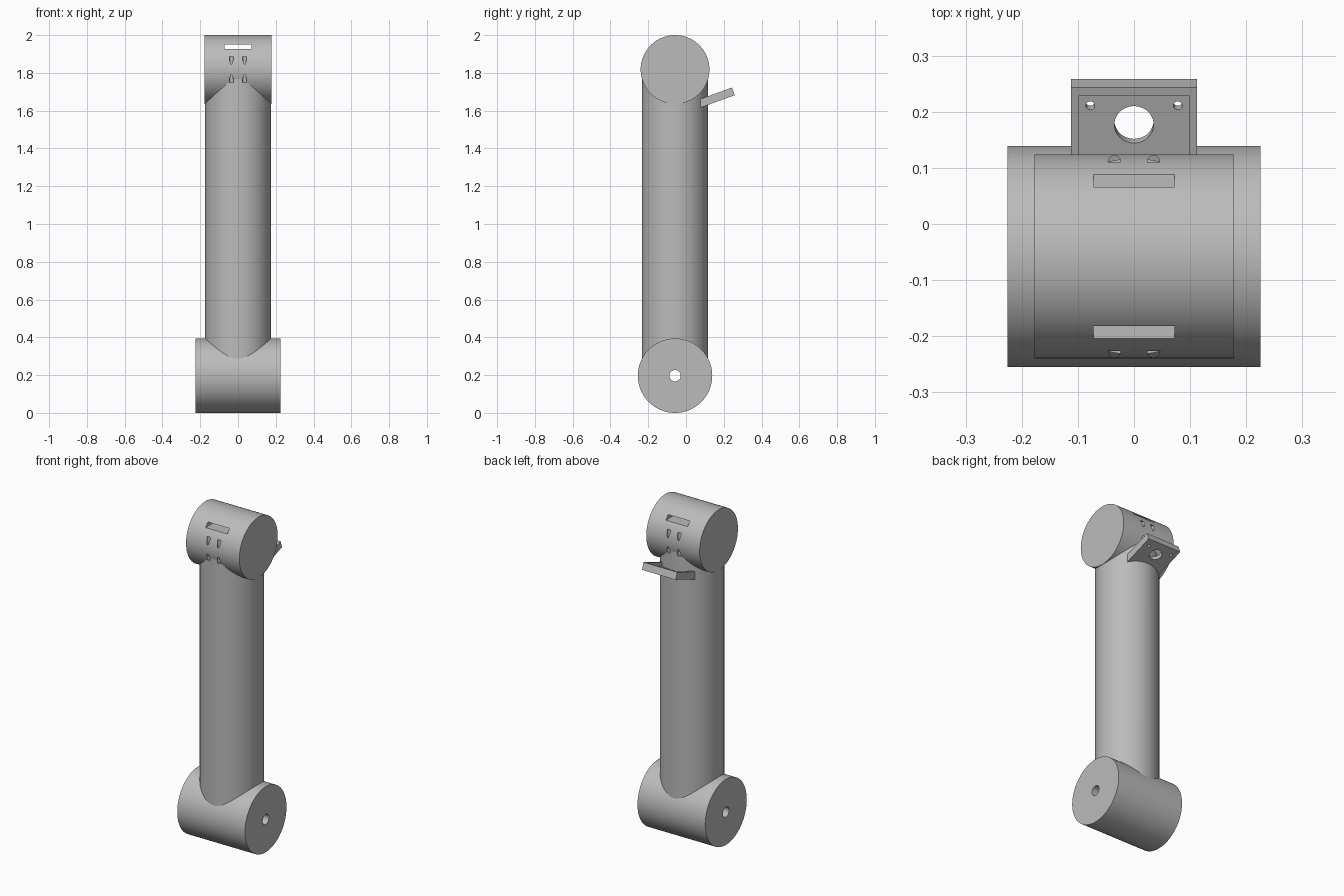
import bpy, math
from mathutils import Matrix, Vector

cube = bpy.data.objects.get("Cube")
if cube:
    bpy.data.objects.remove(cube, do_unlink=True)

grey = bpy.data.materials.new("light grey")
grey.use_nodes = True
grey.diffuse_color = (0.5, 0.5, 0.5, 1)
grey.node_tree.nodes["Principled BSDF"].inputs["Base Color"].default_value = (0.5, 0.5, 0.5, 1)

AXIS_Y = -0.058
LOW_Z, TOP_Z = 0.197, 1.818
ALONG_X = Matrix.Rotation(math.pi / 2, 4, 'Y')
IDENTITY = Matrix.Identity(4)


def finish(name, matrix):
    ob = bpy.context.object
    ob.name = name
    ob.matrix_world = matrix
    ob.data.materials.append(grey)
    return ob


def cylinder(name, radius, length, centre, turn=IDENTITY, frame=IDENTITY, sides=96):
    bpy.ops.mesh.primitive_cylinder_add(vertices=sides, radius=radius, depth=length)
    return finish(name, frame @ Matrix.Translation(centre) @ turn)


def box(name, low, high, frame=IDENTITY):
    low, high = Vector(low), Vector(high)
    bpy.ops.mesh.primitive_cube_add(size=1)
    size = Matrix.Diagonal((*(high - low), 1))
    return finish(name, frame @ Matrix.Translation((low + high) / 2) @ size)


def cut(part, cutters):
    for cutter in cutters:
        mod = part.modifiers.new("cut", 'BOOLEAN')
        mod.operation, mod.solver, mod.object = 'DIFFERENCE', 'EXACT', cutter
        bpy.context.view_layer.objects.active = part
        bpy.ops.object.modifier_apply(modifier=mod.name)


# Main tubes
lower = cylinder("lower_housing", 0.197, 0.45, (0, AXIS_Y, LOW_Z), ALONG_X)
upper = cylinder("upper_housing", 0.182, 0.354, (0, AXIS_Y, TOP_Z), ALONG_X)
column = cylinder("column", 0.175, 1.49, (0, AXIS_Y, 1.025))

# Axle hole through the lower housing
axle = [cylinder("axle_cutter", 0.03, 1, (0, AXIS_Y, LOW_Z), ALONG_X, sides=32)]
cut(lower, axle)

# Slot through the upper housing, and upright pockets just under its skin
slot = [box("slot_cutter", (-0.072, -1, 1.926), (0.072, 1, 1.951))]
pockets = [cylinder("pocket_cutter", 0.011, 0.14, (x, AXIS_Y + y, TOP_Z), sides=24)
           for x in (-0.035, 0.035) for y in (-0.169, 0.169)]
cut(upper, slot + pockets)
cut(column, pockets)

# Tilted bracket with a recessed top and three holes
tilt = Matrix.Translation((0, 0.258, 1.682)) @ Matrix.Rotation(math.radians(20), 4, 'X')
bracket = box("bracket", (-0.112, -0.24, 0), (0.112, 0, 0.043), tilt)
holes = [box("recess_cutter", (-0.098, -0.3, 0.022), (0.098, -0.016, 0.1), tilt),
         cylinder("port_cutter", 0.035, 0.2, (0, -0.078, 0), frame=tilt, sides=48)]
holes += [cylinder("screw_cutter", 0.008, 0.2, (x, -0.042, 0), frame=tilt, sides=24)
          for x in (-0.078, 0.078)]
cut(bracket, holes)

# Remove cutters and shade the parts
for cutter in axle + slot + pockets + holes:
    bpy.data.objects.remove(cutter, do_unlink=True)
bpy.ops.object.select_all(action='DESELECT')
for part in (lower, upper, column, bracket):
    part.select_set(True)
bpy.context.view_layer.objects.active = lower
bpy.ops.object.shade_smooth_by_angle(angle=math.radians(30))
